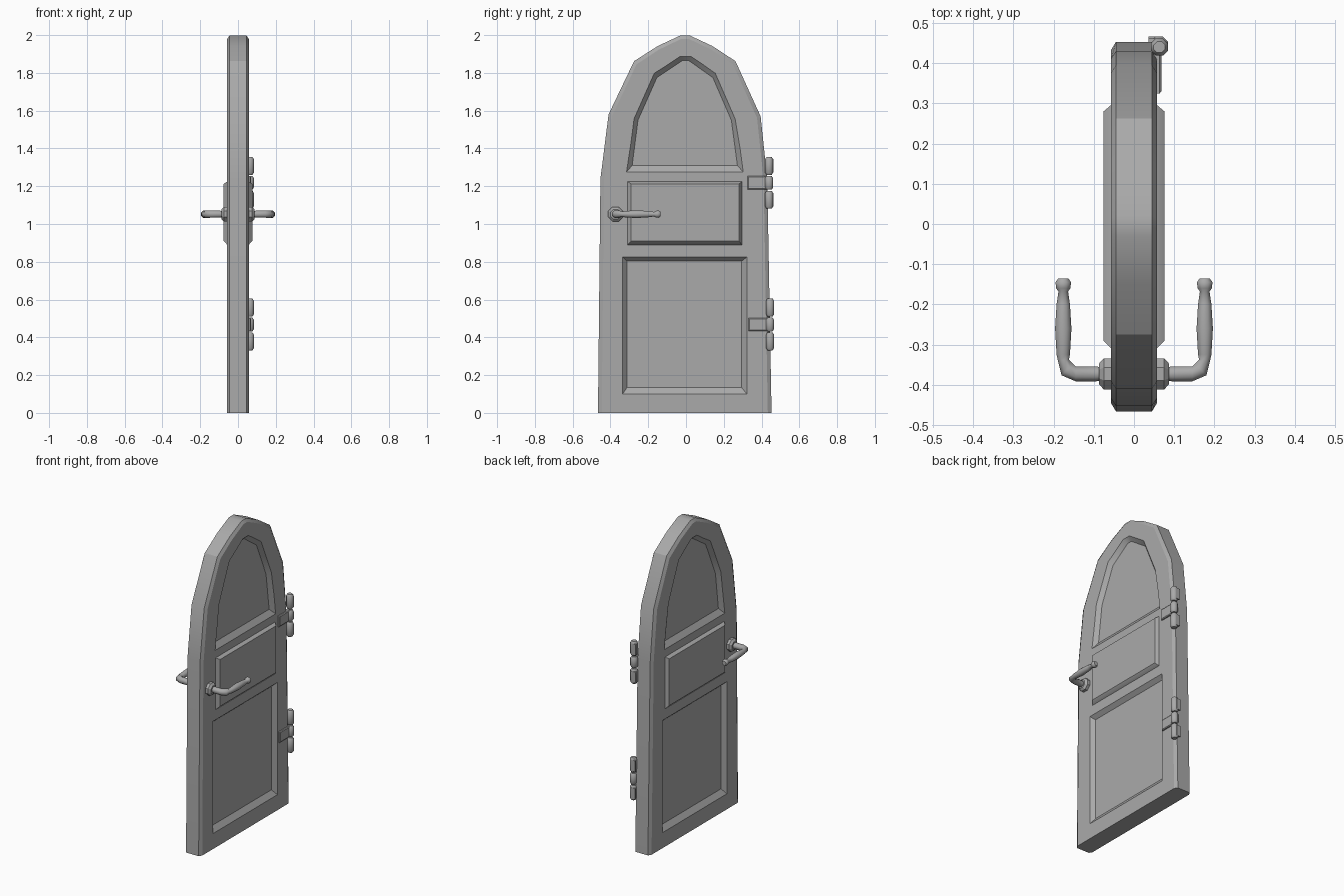
import bpy, bmesh, math
from mathutils import Vector

cube = bpy.data.objects.get("Cube")
if cube:
    bpy.data.objects.remove(cube, do_unlink=True)

grey = bpy.data.materials.new("warm_neutral_grey")
grey.use_nodes = True
grey.diffuse_color = (0.4, 0.4, 0.4, 1)
grey.node_tree.nodes["Principled BSDF"].inputs["Base Color"].default_value = (0.4, 0.4, 0.4, 1)


def loft(name, loops, angle=30):
    """Skin a stack of matching point loops and cap both ends."""
    bm = bmesh.new()
    rings = [[bm.verts.new(p) for p in loop] for loop in loops]
    for a, b in zip(rings, rings[1:]):
        for i in range(len(a)):
            j = (i + 1) % len(a)
            bm.faces.new((a[i], a[j], b[j], b[i]))
    bm.faces.new(rings[0])
    bm.faces.new(rings[-1])
    bmesh.ops.recalc_face_normals(bm, faces=bm.faces)
    mesh = bpy.data.meshes.new(name)
    bm.to_mesh(mesh)
    bm.free()
    mesh.materials.append(grey)
    obj = bpy.data.objects.new(name, mesh)
    bpy.context.collection.objects.link(obj)
    smooth(obj, angle)
    return obj


def smooth(obj, angle):
    bpy.ops.object.select_all(action='DESELECT')
    obj.select_set(True)
    bpy.context.view_layer.objects.active = obj
    bpy.ops.object.shade_smooth_by_angle(angle=math.radians(angle))


def at_x(points, x):
    return [(x, y, z) for y, z in points]


def rect(y0, y1, z0, z1):
    return [(y0, z0), (y1, z0), (y1, z1), (y0, z1)]


def tube(name, rings, sides=8, angle=50):
    """Round section swept along (centre, direction, radius) rings."""
    loops = []
    for centre, direction, radius in rings:
        d = Vector(direction).normalized()
        v = Vector((0, 0, 1)) if abs(d.z) < 0.9 else Vector((1, 0, 0))
        u = v.cross(d)
        turns = [math.tau * (k + 0.5) / sides for k in range(sides)]
        loops.append([Vector(centre) + radius * (math.cos(t) * u + math.sin(t) * v) for t in turns])
    return loft(name, loops, angle)


# Arched door slab with chamfered rim
outer = [(-0.466, 0), (-0.453, 1.24), (-0.41, 1.58), (-0.275, 1.862), (-0.15, 1.942), (-0.03, 1.998),
         (0.02, 1.998), (0.14, 1.942), (0.262, 1.862), (0.395, 1.57), (0.43, 1.24), (0.453, 0)]
inner = [(-0.446, 0), (-0.434, 1.235), (-0.391, 1.572), (-0.262, 1.845), (-0.142, 1.924), (-0.025, 1.98),
         (0.015, 1.98), (0.132, 1.924), (0.249, 1.845), (0.376, 1.562), (0.411, 1.235), (0.433, 0)]
FACE, STEP, DEPTH = 0.057, 0.045, 0.025
door = loft("door_slab", [at_x(inner, -FACE), at_x(outer, -STEP), at_x(outer, STEP), at_x(inner, FACE)])

# Sunken panels with sloping edges, as (opening, floor) outlines
arch_open = [(-0.315, 1.275), (0.303, 1.275), (0.26, 1.557), (0.155, 1.798),
             (0.025, 1.888), (-0.03, 1.888), (-0.168, 1.798), (-0.275, 1.557)]
arch_floor = [(-0.285, 1.31), (0.272, 1.31), (0.24, 1.55), (0.142, 1.775),
              (0.015, 1.865), (-0.02, 1.865), (-0.154, 1.775), (-0.254, 1.55)]
sunken = [(arch_open, arch_floor), (rect(-0.335, 0.322, 0.1, 0.825), rect(-0.312, 0.294, 0.135, 0.803))]
for side in (-1, 1):
    for opening, floor in sunken:
        wide = [(2 * a[0] - b[0], 2 * a[1] - b[1]) for a, b in zip(opening, floor)]
        cutter = loft("panel_cutter", [at_x(wide, side * (FACE + DEPTH)), at_x(floor, side * (FACE - DEPTH))])
        cutter.hide_render = True
        cut = door.modifiers.new("panel", 'BOOLEAN')
        cut.object = cutter
        cut.solver = 'EXACT'
        bpy.context.view_layer.objects.active = door
        bpy.ops.object.modifier_apply(modifier=cut.name)
        bpy.data.objects.remove(cutter, do_unlink=True)
smooth(door, 30)

for side, label in ((-1, "right"), (1, "left")):
    # Raised middle panel
    loft(f"raised_panel_{label}", [at_x(rect(-0.312, 0.298, 0.887, 1.227), side * 0.05),
                                   at_x(rect(-0.31, 0.296, 0.89, 1.225), side * FACE),
                                   at_x(rect(-0.29, 0.28, 0.91, 1.212), side * 0.076)])

    # Rosette and lever handle
    y, z = -0.373, 1.052
    out, along = (side, 0, 0), (0, 1, 0)
    tube(f"handle_rosette_{label}", [((side * px, y, z), out, r) for px, r in
                                     ((0.05, 0.042), (0.075, 0.042), (0.087, 0.028))], angle=30)
    lever = [((side * px, y, z), out, r) for px, r in ((0.08, 0.018), (0.095, 0.02), (0.145, 0.02))]
    lever += [((side * 0.166, -0.362, z), (side, 1, 0), 0.022)]
    lever += [((side * 0.176, py, z), along, r) for py, r in
              ((-0.338, 0.015), (-0.325, 0.018), (-0.26, 0.022), (-0.2, 0.018), (-0.168, 0.013),
               (-0.16, 0.019), (-0.145, 0.021), (-0.136, 0.014))]
    tube(f"handle_lever_{label}", lever)

# Hinges: three knuckles, a door leaf and a folded frame leaf
for label, z, y in (("upper", 1.218, 0.44), ("lower", 0.468, 0.445)):
    for part, low, high in (("bottom", -0.137, -0.042), ("middle", -0.036, 0.036), ("top", 0.042, 0.137)):
        tube(f"{label}_hinge_{part}_knuckle",
             [((0.063, y, z + h), (0, 0, 1), r) for h, r in
              ((low, 0.015), (low + 0.012, 0.023), (high - 0.012, 0.023), (high, 0.015))])
    loft(f"{label}_hinge_door_leaf", [at_x(rect(y - 0.115, y, z - 0.035, z + 0.035), 0.05),
                                      at_x(rect(y - 0.115, y, z - 0.035, z + 0.035), 0.064),
                                      at_x(rect(y - 0.11, y, z - 0.03, z + 0.03), 0.068)])
    for low, high in ((-0.125, -0.054), (0.054, 0.125)):
        tab = rect(y + 0.012, y + 0.022, z + low, z + high)
        loft(f"{label}_hinge_frame_leaf", [at_x(tab, 0.036), at_x(tab, 0.065)])
